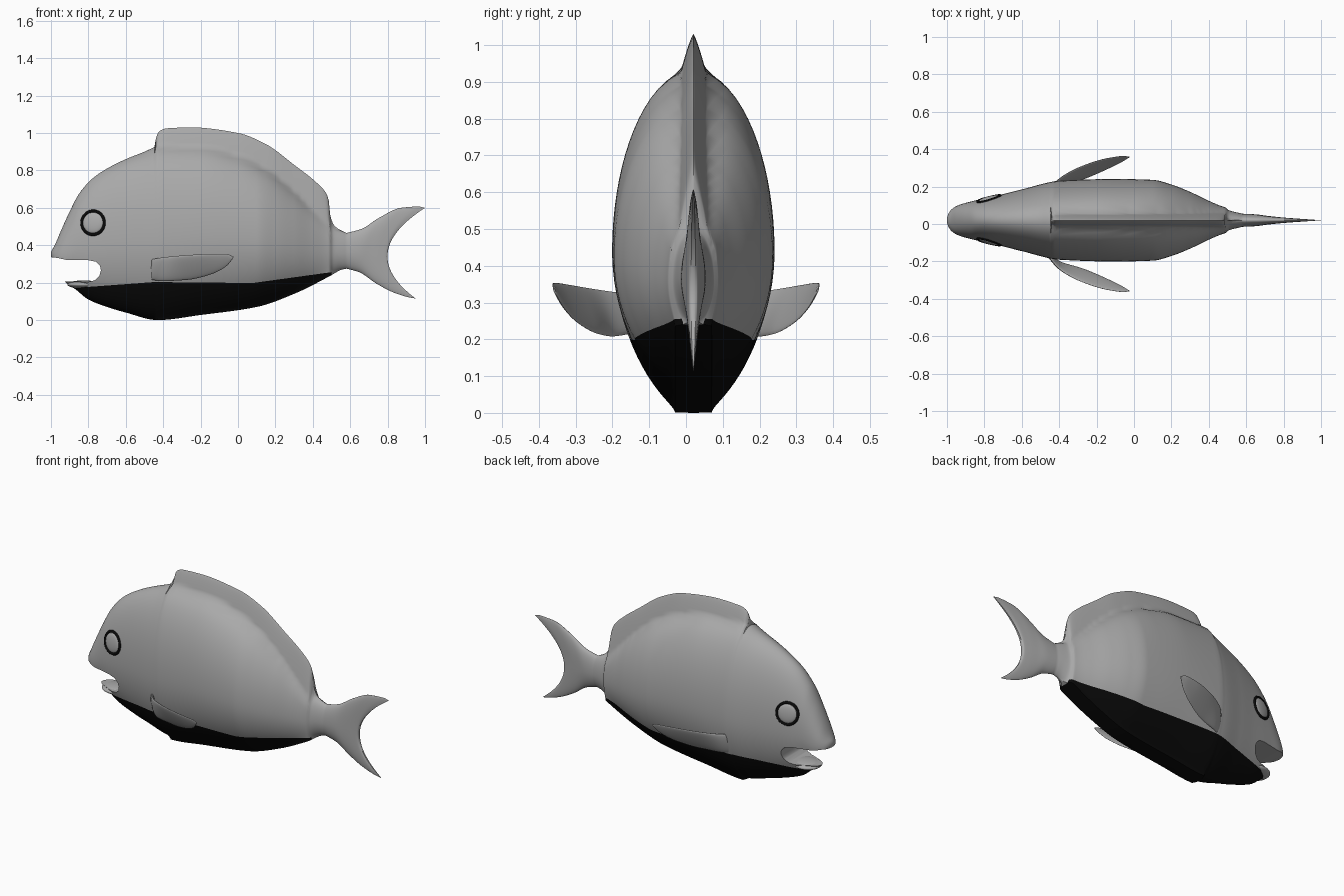
import bpy, bmesh, math
from mathutils import Vector
from mathutils.bvhtree import BVHTree

if "Cube" in bpy.data.objects:
    bpy.data.objects.remove(bpy.data.objects["Cube"])

MID = 0.02    # y of the body's middle plane
ROWS = 44     # rows from belly to back


def material(name, value):
    m = bpy.data.materials.new(name)
    m.use_nodes = True
    m.diffuse_color = (value, value, value, 1)
    m.node_tree.nodes["Principled BSDF"].inputs["Base Color"].default_value = m.diffuse_color
    return m


GREY = material("skin grey", 0.4)
BLACK = material("belly black", 0.003)


def curve(points):
    """Smooth function through (x, value) points that does not overshoot."""
    xs, vs = zip(*points)
    slope = [(vs[i + 1] - vs[i]) / (xs[i + 1] - xs[i]) for i in range(len(xs) - 1)]
    tan = [slope[0]]
    for a, b in zip(slope, slope[1:]):
        tan.append(2 * a * b / (a + b) if a * b > 0 else 0)
    tan.append(slope[-1])

    def f(x):
        i = 0
        while i < len(xs) - 2 and x > xs[i + 1]:
            i += 1
        h = xs[i + 1] - xs[i]
        t = min(max((x - xs[i]) / h, 0), 1)
        s = 1 - t
        return (s * s * (1 + 2 * t) * vs[i] + t * t * (3 - 2 * t) * vs[i + 1]
                + h * t * s * (s * tan[i] - t * tan[i + 1]))
    return f


def evenly(values):
    n = len(values) - 1
    return curve([(i / n, v) for i, v in enumerate(values)])


def loft(rings):
    """Skin closed rings; both ends are closed by strips across the ring."""
    bm = bmesh.new()
    loops = [[bm.verts.new(p) for p in ring] for ring in rings]
    n = len(loops[0])
    for a, b in zip(loops, loops[1:]):
        for j in range(n):
            k = (j + 1) % n
            bm.faces.new((a[j], a[k], b[k], b[j]))
    for end in (loops[0], loops[-1]):
        for j in range(n // 2):
            quad = (end[j], end[j + 1], end[n - j - 1], end[(n - j) % n])
            bm.faces.new(list(dict.fromkeys(quad)))
    bmesh.ops.recalc_face_normals(bm, faces=bm.faces)
    return bm


def finish(bm, name, mats, angle=50):
    mesh = bpy.data.meshes.new(name)
    bm.to_mesh(mesh)
    obj = bpy.data.objects.new(name, mesh)
    bpy.context.collection.objects.link(obj)
    for m in mats:
        mesh.materials.append(m)
    smooth(obj, angle)
    return obj


def smooth(obj, angle):
    bpy.ops.object.select_all(action="DESELECT")
    obj.select_set(True)
    bpy.context.view_layer.objects.active = obj
    bpy.ops.object.shade_smooth_by_angle(angle=math.radians(angle))


# Body profiles along x
bottom = curve([(-1, .34), (-.97, .27), (-.92, .2), (-.87, .165), (-.8, .11), (-.7, .07), (-.6, .04),
                (-.43, 0), (-.2, .027), (.1, .07), (.3, .14), (.5, .24), (.55, .268), (.58, .275)])
back = curve([(-1, .365), (-.98, .4), (-.95, .47), (-.9, .58), (-.85, .675), (-.78, .755), (-.7, .81),
              (-.6, .86), (-.5, .9), (-.445, .925), (-.43, .93), (-.2, .925), (0, .88), (.15, .81),
              (.3, .69), (.4, .59), (.5, .5), (.58, .465)])
crest = curve([(-.445, .925), (-.437, .98), (-.42, 1.01), (-.38, 1.025), (-.25, 1.03), (0, 1),
               (.15, .94), (.3, .83), (.42, .735), (.47, .68), (.485, .64), (.495, .55), (.52, .5), (.58, .465)])
width = curve([(-1, .012), (-.99, .04), (-.97, .063), (-.94, .08), (-.9, .093), (-.8, .117), (-.7, .14),
               (-.6, .165), (-.4, .21), (-.1, .22), (.1, .215), (.2, .19), (.3, .15), (.4, .1),
               (.5, .055), (.58, .035)])


def section(low, high, ridge, w, bend=0):
    """Fish cross-section from low (x, z) to high (x, z), with a fin ridge above the back."""
    (xb, zb), (xt, zt) = low, high
    mid = zb + .46 * (ridge - zb)
    side = []
    for j in range(ROWS + 1):
        v = (1 - math.cos(math.pi * j / ROWS)) / 2
        z = zb + (zt - zb) * v
        if z < mid:
            hw = w * (1 - ((mid - z) / (mid - zb)) ** 2) ** .62
        else:
            hw = w * math.sqrt(max(0, 1 - ((z - mid) / (ridge - mid)) ** 2))
        rise = zt - ridge
        if rise > .001:
            s = min(max((z - ridge + .06) / (rise + .06), 0), 1)
            fin = .05 * min(1, rise / .06) * (1 - s) ** .8
            hw = (hw ** 3 + fin ** 3) ** (1 / 3)
        if j in (0, ROWS):
            hw = 0
        x = xb + (xt - xb) * v - bend * (1 - (2 * v - 1) ** 2)
        side.append((x, hw, z))
    return ([(x, MID + h, z) for x, h, z in side]
            + [(x, MID - h, z) for x, h, z in side[-2:0:-1]])


rings = []
STEPS = 200
for i in range(STEPS + 1):
    x = -1 + 1.58 * i / STEPS
    ridge = back(x)
    top = max(ridge, crest(x)) if x > -.445 else ridge
    rings.append(section((x, bottom(x)), (x, top), ridge, width(x)))

# Forked tail continues the same skin
top_x, top_z = evenly([.58, .66, .76, .87, .96, 1]), evenly([.465, .487, .55, .6, .607, .6])
low_x, low_z = evenly([.58, .65, .74, .83, .91, .95]), evenly([.275, .255, .195, .148, .122, .115])
fork, tail_w = evenly([0, .01, .04, .09, .14, .175]), evenly([.035, .032, .024, .018, .012, .006])
for i in range(1, 41):
    u = i / 40
    rings.append(section((low_x(u), low_z(u)), (top_x(u), top_z(u)), top_z(u), tail_w(u), fork(u)))
body_bm = loft(rings)

# Belly colour, cut along clean lines
LINE = [(-.87, .172), (-.45, .203), (.08, .198), (.5, .256)]
for (xa, za), (xb, zb) in zip(LINE, LINE[1:]):
    near = [f for f in body_bm.faces if xa - .02 < f.calc_center_median().x < xb + .02]
    geom = list({e for f in near for e in f.edges} | {v for f in near for v in f.verts}) + near
    bmesh.ops.bisect_plane(body_bm, geom=geom, dist=1e-5, plane_co=(xa, 0, za),
                           plane_no=(za - zb, 0, xb - xa))
for f in body_bm.faces:
    c = f.calc_center_median()
    for (xa, za), (xb, zb) in zip(LINE, LINE[1:]):
        if xa - .05 * (xa < -.8) < c.x <= xb and c.z < za + (zb - za) * (c.x - xa) / (xb - xa):
            f.material_index = 1
surface = BVHTree.FromBMesh(body_bm)
body = finish(body_bm, "body_and_tail", [GREY, BLACK])

# Open mouth
bm = bmesh.new()
outline = [(-1.1, .335), (-.97, .333), (-.92, .322), (-.8, .32), (-.76, .312), (-.738, .29), (-.733, .265),
           (-.742, .235), (-.765, .213), (-.8, .204), (-.9, .206), (-1.1, .2)]
face = bm.faces.new([bm.verts.new((x, -.3, z)) for x, z in outline])
moved = bmesh.ops.extrude_face_region(bm, geom=[face])["geom"]
bmesh.ops.translate(bm, vec=(0, .6, 0), verts=[v for v in moved if isinstance(v, bmesh.types.BMVert)])
bmesh.ops.recalc_face_normals(bm, faces=bm.faces)
cutter = finish(bm, "mouth_cutter", [GREY])
cutter.hide_render = True
mod = body.modifiers.new("mouth", "BOOLEAN")
mod.operation, mod.object, mod.solver = "DIFFERENCE", cutter, "EXACT"
bpy.context.view_layer.objects.active = body
bpy.ops.object.modifier_apply(modifier=mod.name)
bpy.data.objects.remove(cutter)
smooth(body, 50)


def ellipsoid(name, centre, radii, turn=None):
    bm = bmesh.new()
    bmesh.ops.create_uvsphere(bm, u_segments=32, v_segments=16, radius=1)
    bmesh.ops.scale(bm, vec=radii, verts=bm.verts)
    obj = finish(bm, name, [GREY])
    obj.location = centre
    if turn:
        obj.rotation_euler = turn.to_euler()


ellipsoid("lower_lip", (-.825, MID, .19), (.088, .078, .022))


# Eyes: domes with dark rims that follow the skin
def on_skin(x, z, side):
    return surface.ray_cast(Vector((x, MID + side, z)), Vector((0, -side, 0)))[:2]


for label, side in (("left", 1), ("right", -1)):
    spot, normal = on_skin(-.775, .52, side)
    ellipsoid(label + "_eye", spot, (.056, .056, .012), normal.to_track_quat("Z", "Y"))
    data = bpy.data.curves.new(label + "_eye_rim", "CURVE")
    data.dimensions = "3D"
    data.bevel_depth, data.bevel_resolution = .008, 2
    spline = data.splines.new("POLY")
    spline.points.add(47)
    spline.use_cyclic_u = True
    for i, p in enumerate(spline.points):
        a = math.tau * i / 48
        p.co = (*on_skin(-.775 + .06 * math.cos(a), .52 + .063 * math.sin(a), side)[0], 1)
    data.materials.append(BLACK)
    bpy.context.collection.objects.link(bpy.data.objects.new(label + "_eye_rim", data))

# Side fins: thin lens sections between a lower and an upper edge
UPPER = [(-.46, .17, .325), (-.4, .24, .335), (-.3, .3, .345), (-.15, .35, .353), (-.06, .363, .352), (-.025, .36, .338)]
LOWER = [(-.46, .15, .215), (-.4, .2, .208), (-.27, .24, .215), (-.13, .3, .25), (-.06, .335, .29), (-.028, .356, .328)]
upper, lower = ([evenly(axis) for axis in zip(*edge)] for edge in (UPPER, LOWER))
for label, side in (("left", 1), ("right", -1)):
    rings = []
    for i in range(31):
        u = i / 30
        a, b = (Vector([f(u) for f in edge]) for edge in (lower, upper))
        out = Vector((-.3, .85, -.45)).normalized() * .014 * (1 - .8 * u)
        ring = []
        for k in range(24):
            t = math.tau * k / 24
            p = a.lerp(b, (1 - math.cos(t)) / 2) + out * math.sin(t)
            ring.append((p.x, side * p.y, p.z))
        rings.append(ring)
    finish(loft(rings), label + "_side_fin", [GREY], 60)
